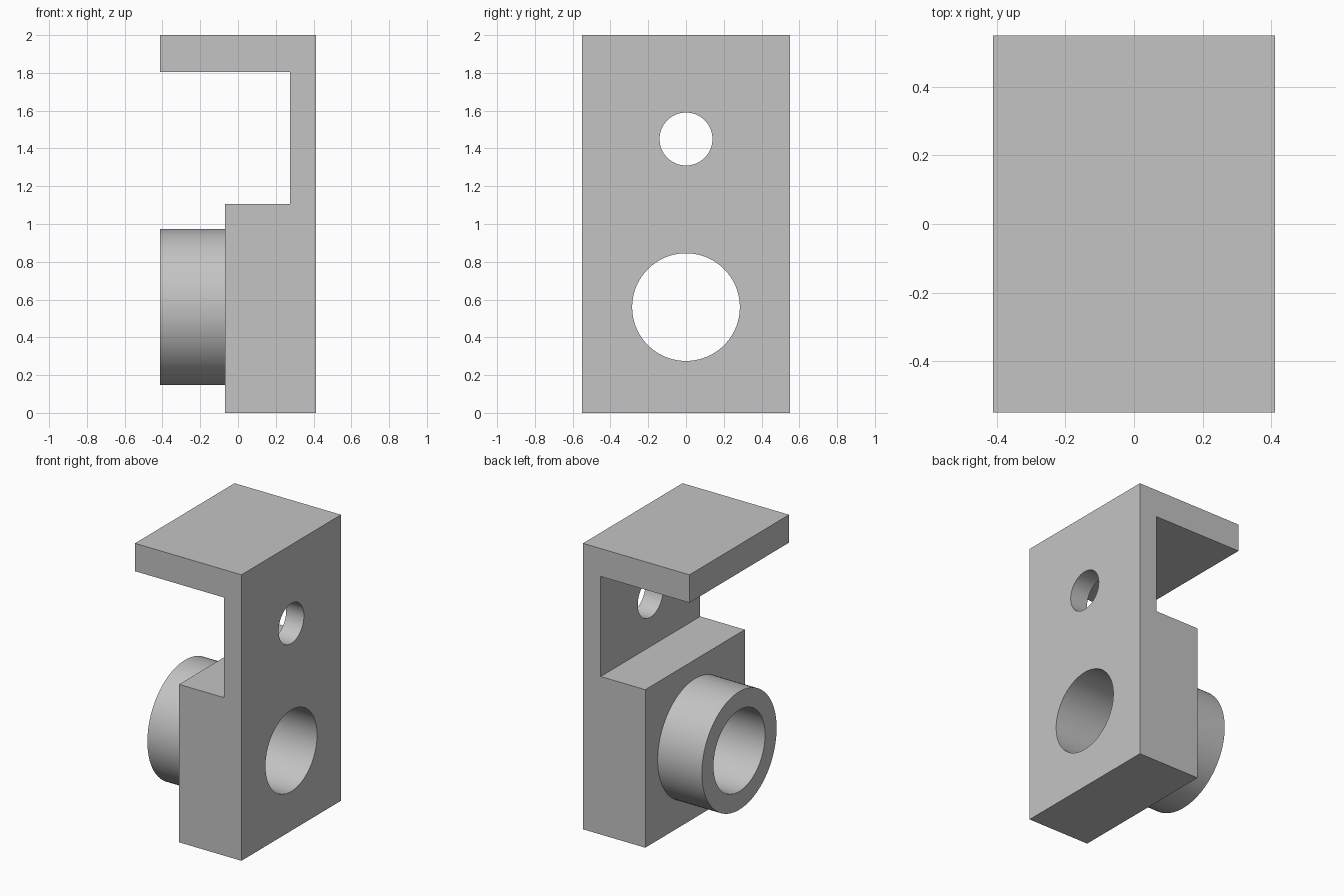
import bpy
import bmesh
import math
from mathutils import Matrix

cube = bpy.data.objects.get("Cube")
if cube:
    bpy.data.objects.remove(cube, do_unlink=True)

HALF_X, HALF_Y, HEIGHT = 0.412, 0.55, 2.0
BLOCK_X, WEB_X = -0.07, 0.275          # inner faces of the block and the web
BLOCK_TOP, FLANGE_Z = 1.105, 1.805
BORE_Z, BORE_R, BOSS_R = 0.56, 0.285, 0.413
HOLE_Z, HOLE_R = 1.45, 0.14

grey = bpy.data.materials.new("Plain grey")
grey.use_nodes = True
colour = (0.55, 0.55, 0.55, 1)
grey.diffuse_color = colour
grey.node_tree.nodes["Principled BSDF"].inputs["Base Color"].default_value = colour


def make_object(name, bm):
    bmesh.ops.recalc_face_normals(bm, faces=bm.faces)
    mesh = bpy.data.meshes.new(name)
    bm.to_mesh(mesh)
    bm.free()
    mesh.materials.append(grey)
    obj = bpy.data.objects.new(name, mesh)
    bpy.context.collection.objects.link(obj)
    return obj


def x_cylinder(name, radius, x0, x1, z):
    bm = bmesh.new()
    place = Matrix.Translation(((x0 + x1) / 2, 0, z)) @ Matrix.Rotation(math.pi / 2, 4, "Y")
    bmesh.ops.create_cone(bm, cap_ends=True, segments=96, radius1=radius,
                          radius2=radius, depth=x1 - x0, matrix=place)
    return make_object(name, bm)


def combine(target, tool, operation):
    """Apply a boolean and discard its tool."""
    tool.hide_render = True
    mod = target.modifiers.new(tool.name, "BOOLEAN")
    mod.operation, mod.solver, mod.object = operation, "EXACT", tool
    bpy.ops.object.modifier_apply(modifier=mod.name)
    bpy.data.objects.remove(tool, do_unlink=True)


# Bracket body: stepped side profile extruded across the depth
profile = [(BLOCK_X, 0), (HALF_X, 0), (HALF_X, HEIGHT), (-HALF_X, HEIGHT),
           (-HALF_X, FLANGE_Z), (WEB_X, FLANGE_Z), (WEB_X, BLOCK_TOP), (BLOCK_X, BLOCK_TOP)]
bm = bmesh.new()
face = bm.faces.new([bm.verts.new((x, -HALF_Y, z)) for x, z in profile])
extruded = bmesh.ops.extrude_face_region(bm, geom=[face])["geom"]
bmesh.ops.translate(bm, vec=(0, 2 * HALF_Y, 0),
                    verts=[v for v in extruded if isinstance(v, bmesh.types.BMVert)])
bracket = make_object("bracket", bm)
bpy.ops.object.select_all(action="DESELECT")
bracket.select_set(True)
bpy.context.view_layer.objects.active = bracket

# Round boss, its through bore, and the small hole in the web
combine(bracket, x_cylinder("boss", BOSS_R, -HALF_X, BLOCK_X + 0.1, BORE_Z), "UNION")
combine(bracket, x_cylinder("bore_cutter", BORE_R, -1, 1, BORE_Z), "DIFFERENCE")
combine(bracket, x_cylinder("hole_cutter", HOLE_R, 0, 1, HOLE_Z), "DIFFERENCE")

bpy.ops.object.shade_smooth_by_angle(angle=math.radians(30))
